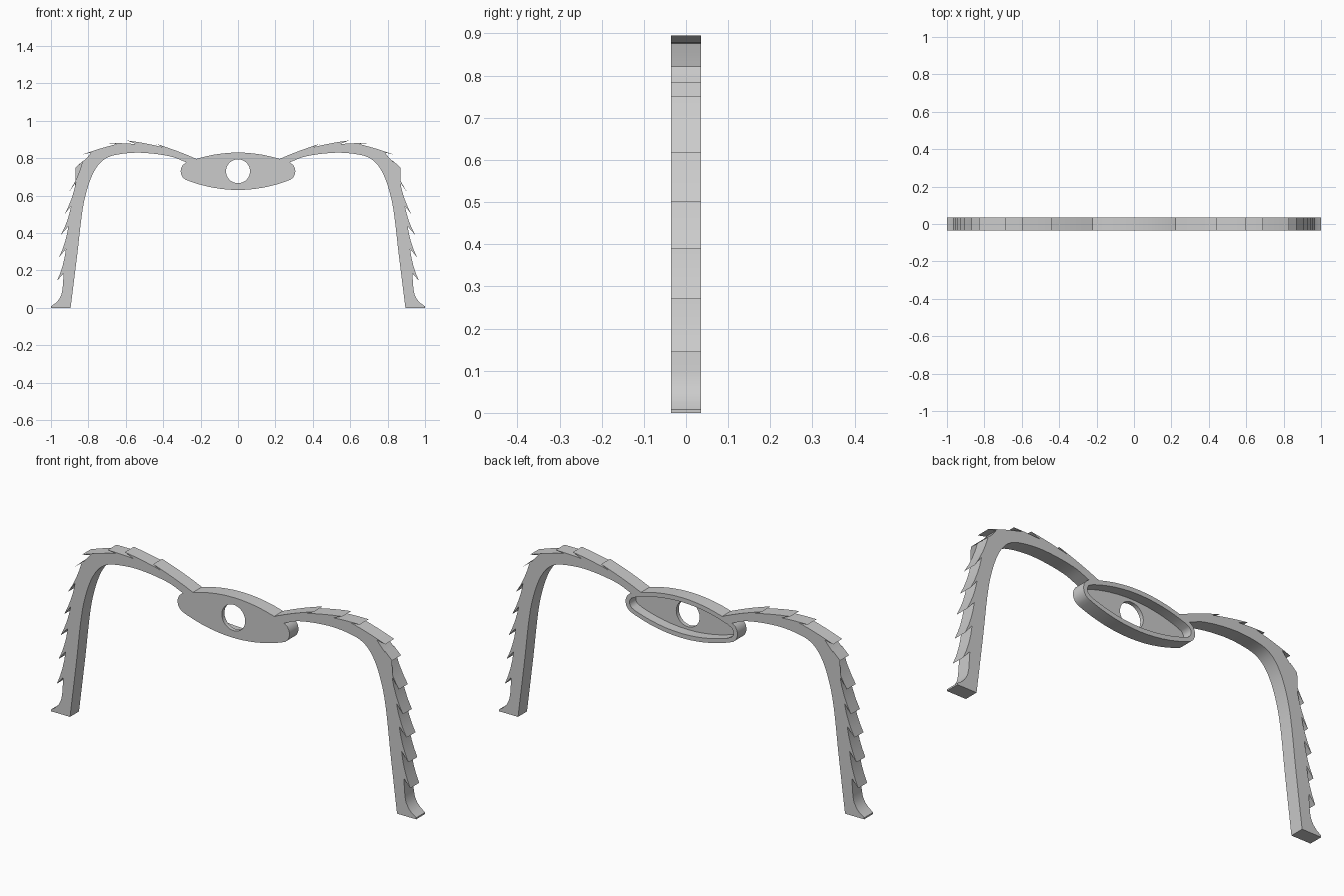
import bpy, bmesh, math
from mathutils import Vector
from mathutils.geometry import interpolate_bezier

if "Cube" in bpy.data.objects:
    bpy.data.objects.remove(bpy.data.objects["Cube"], do_unlink=True)

HALF = 0.035      # half of the plate depth
MID_Z = 0.73      # height of the centre body

grey = bpy.data.materials.new("plain grey")
grey.use_nodes = True
grey.diffuse_color = (0.6, 0.6, 0.6, 1)
grey.node_tree.nodes["Principled BSDF"].inputs["Base Color"].default_value = (0.6, 0.6, 0.6, 1)


def extrude_profile(name, points, y0, y1):
    """Closed x-z outline pushed from y0 to y1."""
    bm = bmesh.new()
    face = bm.faces.new([bm.verts.new((x, y0, z)) for x, z in points])
    moved = bmesh.ops.extrude_face_region(bm, geom=[face])["geom"]
    verts = [v for v in moved if isinstance(v, bmesh.types.BMVert)]
    bmesh.ops.translate(bm, verts=verts, vec=(0, y1 - y0, 0))
    bmesh.ops.recalc_face_normals(bm, faces=bm.faces)
    mesh = bpy.data.meshes.new(name)
    bm.to_mesh(mesh)
    bm.free()
    mesh.materials.append(grey)
    obj = bpy.data.objects.new(name, mesh)
    bpy.context.collection.objects.link(obj)
    return obj


def smooth_path(points, steps=5):
    """Smooth curve through the given points."""
    p = [Vector(q) for q in points]
    tangents = [(p[min(i + 1, len(p) - 1)] - p[max(i - 1, 0)]).normalized() for i in range(len(p))]
    path = []
    for i in range(len(p) - 1):
        reach = (p[i + 1] - p[i]).length / 3
        path += interpolate_bezier(p[i], p[i] + tangents[i] * reach,
                                   p[i + 1] - tangents[i + 1] * reach, p[i + 1], steps + 1)[:-1]
    return [tuple(q) for q in path] + [points[-1]]


def body_outline(inset):
    """Lens with round ends, shrunk by inset."""
    half = []
    for i in range(13):
        x = -0.255 + 0.51 * i / 12
        half.append((x, 0.1 - inset - 0.69 * x * x))
    for i in range(9):
        a = math.radians(80 - 20 * i)
        half.append((0.255 + (0.052 - inset) * math.cos(a), (0.052 - inset) * math.sin(a)))
    ring = half + [(-x, -z) for x, z in half]
    return [(x, MID_Z + z) for x, z in ring]


def finish(obj):
    bpy.ops.object.select_all(action="DESELECT")
    obj.select_set(True)
    bpy.context.view_layer.objects.active = obj
    bpy.ops.object.shade_smooth_by_angle(angle=math.radians(25))


# Centre body: plate with a round hole and a recess in the back
body = extrude_profile("centre_body", body_outline(0), -HALF, HALF)
circle = [(0.064 * math.cos(math.tau * i / 40), MID_Z + 0.064 * math.sin(math.tau * i / 40))
          for i in range(40)]
cutters = [extrude_profile("hole_cutter", circle, -0.1, 0.1),
           extrude_profile("recess_cutter", body_outline(0.022), -0.015, 0.1)]
for cutter in cutters:
    cutter.hide_render = True
    cut = body.modifiers.new(cutter.name, "BOOLEAN")
    cut.operation, cut.solver, cut.object = "DIFFERENCE", "EXACT", cutter
    bpy.context.view_layer.objects.active = body
    bpy.ops.object.modifier_apply(modifier=cut.name)
for cutter in cutters:
    bpy.data.objects.remove(cutter, do_unlink=True)
finish(body)

# Leg: smooth inner edge, barbed outer edge, flared foot
inner = smooth_path([(0.275, 0.777), (0.36, 0.809), (0.52, 0.829), (0.64, 0.82), (0.71, 0.797),
                     (0.76, 0.745), (0.80, 0.655), (0.83, 0.53), (0.86, 0.28), (0.895, 0)])
barbs = [  # tip, then the notch behind it
    ((0.44, 0.877), (0.40, 0.858)), ((0.595, 0.895), (0.545, 0.875)),
    ((0.69, 0.88), (0.645, 0.876)), ((0.83, 0.82), (0.785, 0.83)),
    ((0.868, 0.75), (0.83, 0.785)), ((0.905, 0.617), (0.867, 0.67)),
    ((0.927, 0.50), (0.892, 0.545)), ((0.947, 0.39), (0.907, 0.435)),
    ((0.957, 0.27), (0.92, 0.315)), ((0.967, 0.145), (0.932, 0.185))]
outer = [(0.222, 0.796)]
for tip, notch in barbs:
    # Each barb follows the leg and then lifts slightly outward
    start, end = Vector(outer[-1]), Vector(tip)
    run = end - start
    lift = Vector((run.y, -run.x)) * (0.08 if tip[1] < 0.8 else -0.03)
    bend = start + run * 0.5 + lift
    for t in (0.25, 0.5, 0.75):
        outer.append(tuple(start * (1 - t) ** 2 + bend * 2 * t * (1 - t) + end * t * t))
    outer += [tip, notch]
outer += [(0.938, 0.10), (0.944, 0.07), (0.957, 0.045), (0.975, 0.025), (1.0, 0.008), (1.0, 0)]

for name, side in (("left_leg", 1), ("right_leg", -1)):
    outline = [(x * side, z) for x, z in outer + inner[::-1]]
    finish(extrude_profile(name, outline, -HALF, HALF))
